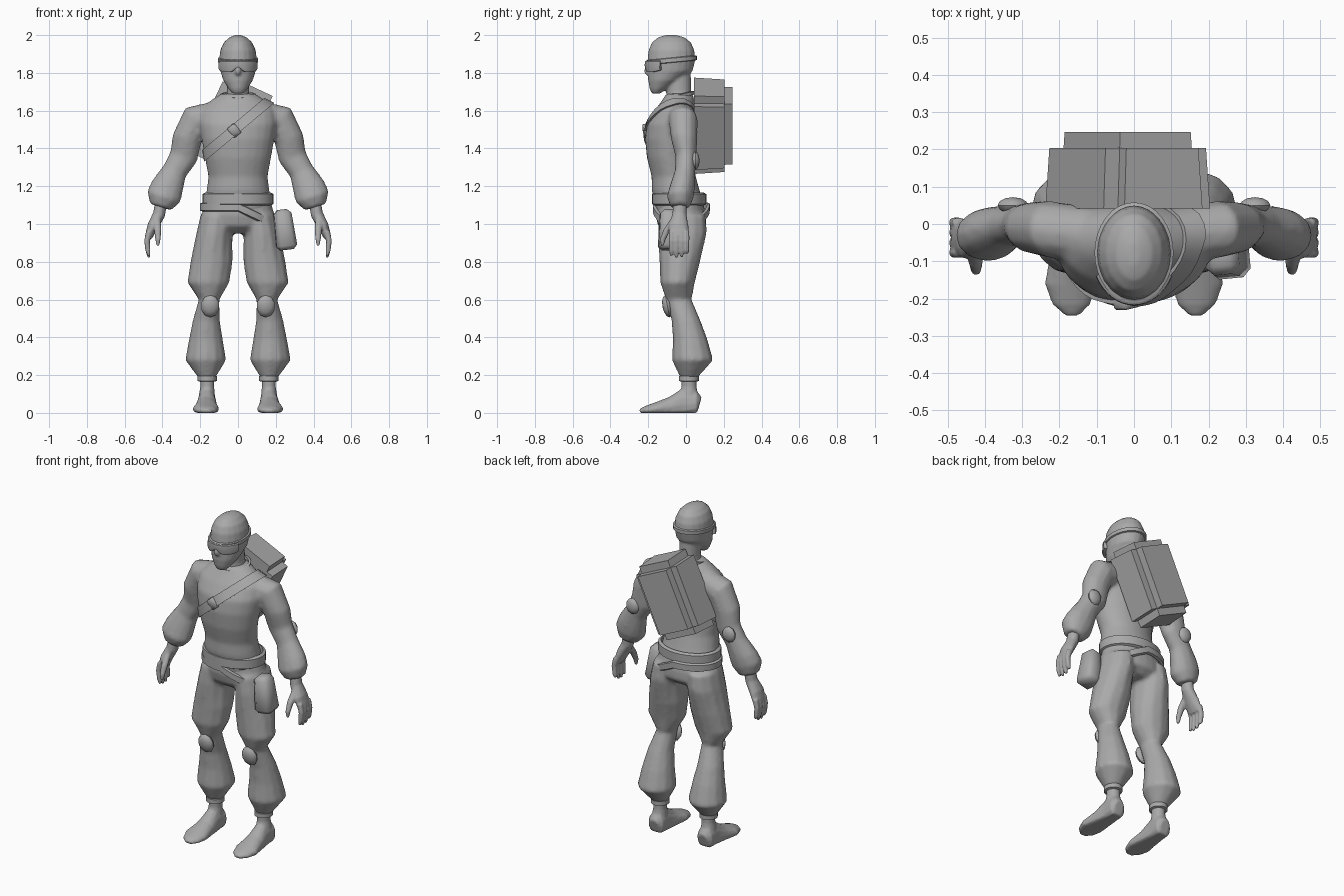
import bpy, bmesh, math
from mathutils import Vector, Matrix
from mathutils.bvhtree import BVHTree

if "Cube" in bpy.data.objects:
    bpy.data.objects.remove(bpy.data.objects["Cube"])

grey = bpy.data.materials.new("plain grey")
grey.diffuse_color = (0.4, 0.4, 0.4, 1)
grey.use_nodes = True
grey.node_tree.nodes["Principled BSDF"].inputs["Base Color"].default_value = grey.diffuse_color
X, Y, Z = Vector((1, 0, 0)), Vector((0, 1, 0)), Vector((0, 0, 1))


def finish(name, bm, angle=40):
    bmesh.ops.recalc_face_normals(bm, faces=bm.faces)
    me = bpy.data.meshes.new(name)
    bm.to_mesh(me)
    bm.free()
    me.materials.append(grey)
    ob = bpy.data.objects.new(name, me)
    bpy.context.collection.objects.link(ob)
    select(ob)
    bpy.ops.object.shade_smooth_by_angle(angle=math.radians(angle))
    return ob


def select(ob):
    bpy.ops.object.select_all(action='DESELECT')
    ob.select_set(True)
    bpy.context.view_layer.objects.active = ob


def tube(bm, rings, n=14, side=Y, flat=False, floor=None):
    """Closed loft through (x, y, z, radius along side, other radius)."""
    pts = [Vector(r[:3]) for r in rings]
    loops = []
    for i, r in enumerate(rings):
        t = Z if flat else (pts[min(i + 1, len(pts) - 1)] - pts[max(i - 1, 0)]).normalized()
        other = side.cross(t).normalized()
        loop = []
        for k in range(n):
            a = math.tau * k / n
            p = pts[i] + side * (r[3] * math.cos(a)) + other * (r[4] * math.sin(a))
            if floor is not None:
                p.z = max(p.z, floor)
            loop.append(bm.verts.new(p))
        loops.append(loop)
    for a, b in zip(loops, loops[1:]):
        for k in range(n):
            bm.faces.new((a[k], a[(k + 1) % n], b[(k + 1) % n], b[k]))
    bm.faces.new(loops[0][::-1])
    bm.faces.new(loops[-1])


def flip(rings, s):
    return [(r[0] * s, *r[1:]) for r in rings]


def fuse(ob, voxel=0.012, smooth=4):
    """Blend overlapping lofts into one smooth skin."""
    select(ob)
    m = ob.modifiers.new("blend", 'REMESH')
    m.mode, m.voxel_size, m.use_smooth_shade = 'VOXEL', voxel, True
    m2 = ob.modifiers.new("relax", 'SMOOTH')
    m2.iterations = smooth
    for name in ("blend", "relax"):
        bpy.ops.object.modifier_apply(modifier=name)
    bpy.ops.object.shade_smooth()


def band(name, loops):
    """Closed belt; each loop is a four-point cross-section."""
    bm = bmesh.new()
    vs = [[bm.verts.new(p) for p in l] for l in loops]
    for i, a in enumerate(vs):
        b = vs[(i + 1) % len(vs)]
        for k in range(4):
            bm.faces.new((a[k], a[(k + 1) % 4], b[(k + 1) % 4], b[k]))
    return finish(name, bm)


def hoop(name, cx, cy, rx, ry, z, h, th, n=36):
    """Horizontal oval belt; z is a function of (x, y)."""
    loops = []
    for i in range(n):
        c, s = math.cos(math.tau * i / n), math.sin(math.tau * i / n)
        mid = z(rx * c, ry * s)
        loops.append([(cx + (rx + o) * c, cy + (ry + o) * s, mid + d * h / 2)
                      for o, d in ((0, -1), (th, -.75), (th, .75), (0, 1))])
    return band(name, loops)


def block(name, loc, size, rot=(0, 0, 0), bevel=0.02, taper=1.0, segs=1):
    bm = bmesh.new()
    bmesh.ops.create_cube(bm, size=1)
    for v in bm.verts:
        if v.co.z > 0:
            v.co.x *= taper
            v.co.y *= taper
        v.co = v.co * Vector(size)
    bmesh.ops.bevel(bm, geom=bm.edges[:], offset=bevel, segments=segs, affect='EDGES')
    r = Matrix.Rotation(rot[1], 4, 'Y') @ Matrix.Rotation(rot[0], 4, 'X') @ Matrix.Rotation(rot[2], 4, 'Z')
    bm.transform(Matrix.Translation(loc) @ r)
    return finish(name, bm, 50)


def pad(name, loc, size, tilt=0):
    bm = bmesh.new()
    bmesh.ops.create_uvsphere(bm, u_segments=10, v_segments=6, radius=1)
    m = Matrix.Rotation(math.pi / 2, 4, 'X')
    bm.transform(Matrix.Translation(loc) @ Matrix.Rotation(tilt, 4, 'X') @ Matrix.Diagonal((*size, 1)) @ m)
    finish(name, bm)


# shirt: torso with sleeves
bm = bmesh.new()
torso = [(-.035, 1.06, .17, .125), (-.038, 1.12, .175, .13), (-.055, 1.18, .166, .127), (-.065, 1.25, .157, .117),
         (-.085, 1.35, .175, .122), (-.085, 1.45, .193, .132), (-.077, 1.53, .205, .13),
         (-.055, 1.60, .2, .112), (-.042, 1.65, .15, .088), (-.035, 1.69, .09, .07)]
tube(bm, [(0, y, z, ry, rx) for y, z, rx, ry in torso], 24, flat=True)
sleeve = [(.1, -.03, 1.585, .075, .07), (.225, -.015, 1.548, .077, .087), (.27, -.01, 1.45, .07, .08),
          (.288, 0, 1.355, .056, .076), (.335, -.005, 1.28, .055, .067), (.375, -.02, 1.195, .068, .088),
          (.393, -.03, 1.145, .072, .093), (.41, -.03, 1.09, .052, .06)]
for s in (1, -1):
    tube(bm, flip(sleeve, s), 12)
shirt = finish("shirt", bm)
fuse(shirt)

# trousers
bm = bmesh.new()
hips = [(-.035, 1.13, .172, .12), (-.028, 1.05, .192, .135), (-.02, .99, .195, .128), (-.02, .95, .14, .08)]
tube(bm, [(0, y, z, ry, rx) for y, z, rx, ry in hips], 24, flat=True)
leg = [(.11, -.02, 1.05, .125, .088), (.125, -.02, .95, .13, .096), (.14, -.033, .80, .108, .112),
       (.157, -.045, .69, .092, .112), (.153, -.038, .60, .068, .055), (.168, 0, .49, .077, .072),
       (.17, .022, .39, .092, .09), (.171, .035, .28, .11, .109), (.165, .015, .185, .045, .045)]
for s in (1, -1):
    tube(bm, flip(leg, s), 12, flat=True)
fuse(finish("trousers", bm), smooth=3)

# hands, feet, ankle rings, pads
palm = [(.405, -.03, 1.13, .035, .032), (.418, -.035, 1.05, .038, .033), (.45, -.04, .99, .053, .03),
        (.474, -.035, .93, .054, .02)]
thumb = [(.43, -.06, 1.03, .02, .02), (.425, -.1, .97, .02, .02), (.424, -.122, .92, .016, .015), (.424, -.126, .885, .008, .008)]
foot = [(.165, .072, .045, .03, .04), (.165, .055, .05, .05, .07), (.165, -.01, .045, .05, .085),
        (.167, -.08, .03, .058, .056), (.17, -.16, .02, .07, .036), (.168, -.215, .012, .052, .024), (.166, -.245, .008, .02, .012)]
ankle = [(.163, .015, .21, .04, .04), (.163, .016, .14, .04, .037), (.165, .015, .08, .052, .045), (.165, .01, .05, .04, .04)]
for s, tag in ((1, "left"), (-1, "right")):
    bm = bmesh.new()
    tube(bm, flip(palm, s), 12)
    tube(bm, flip(thumb, s), 8)
    for i in range(4):
        y, drop = -.077 + i * .027, (.01, 0, .003, .02)[i]
        tube(bm, flip([(.47, y, .96, .014, .018), (.482, y, .91, .0145, .016),
                       (.477, y, .86, .0135, .014), (.471, y, .822 + drop, .008, .008)], s), 8)
    fuse(finish(tag + "_hand", bm), 0.006, 2)
    bm = bmesh.new()
    tube(bm, flip(foot, s), 14, side=X, floor=0)
    tube(bm, flip(ankle, s), 14, flat=True)
    fuse(finish(tag + "_foot", bm), 0.007, 3)
    hoop(tag + "_ankle_ring", .163 * s, .015, .038, .04, lambda x, y: .182, .034, .013, 16)
    pad(tag + "_knee_pad", (.147 * s, -.098, .565), (.05, .027, .06), .2)
    pad(tag + "_elbow_pad", (.325 * s, .05, 1.335), (.043, .022, .048))

# head and neck
bm = bmesh.new()
skull = [(-.16, 1.69, .028, .02), (-.145, 1.715, .05, .047), (-.115, 1.76, .078, .085), (-.083, 1.81, .094, .118),
         (-.077, 1.87, .1, .127), (-.077, 1.92, .094, .121), (-.077, 1.96, .076, .104), (-.078, 1.987, .048, .072), (-.08, 2.0, .015, .03)]
tube(bm, [(0, y, z, ry, rx) for y, z, rx, ry in skull], 20, flat=True)
tube(bm, [(0, -.03, 1.64, .075, .075), (0, -.038, 1.70, .066, .058), (0, -.045, 1.83, .07, .058)], 16)
tube(bm, [(0, -.2, 1.845, .012, .011), (0, -.208, 1.81, .016, .016), (0, -.205, 1.79, .01, .011)], 8, flat=True)
head = finish("head", bm)
fuse(head, 0.008, 2)
hoop("collar", 0, -.036, .082, .07, lambda x, y: 1.677 + .25 * y, .022, .014, 28)
hoop("headband", 0, -.077, .096, .125, lambda x, y: 1.867 + .1 * y, .028, .01, 32)

# goggles: curved shield with a notch for the nose
bm = bmesh.new()
rows = []
for i in range(17):
    a = math.radians(-90 + (i - 8) * 8)
    low = 1.803 + .028 * math.exp(-((i - 8) / 1.6) ** 2) + .012 * (abs(i - 8) / 8) ** 4
    c, s = math.cos(a), math.sin(a)
    rows.append([bm.verts.new(((.095 + o) * c, -.077 + (.122 + o) * s, z))
                 for o, z in ((0, low), (.016, low), (.02, low + .01), (.018, 1.86), (.0, 1.872))])
for a, b in zip(rows, rows[1:]):
    for k in range(5):
        bm.faces.new((a[k], a[(k + 1) % 5], b[(k + 1) % 5], b[k]))
bm.faces.new(rows[0])
bm.faces.new(rows[-1][::-1])
finish("goggles", bm)

# shoulder strap hugging the shirt
tree = BVHTree.FromObject(shirt, bpy.context.evaluated_depsgraph_get())
centre = Vector((0, -.04, 1.515))
along, across = Vector((.34, 0, .285)).normalized(), Vector((-.285, 0, .34)).normalized()
loops = []
for i in range(40):
    a = math.tau * i / 40
    d = along * math.cos(a) + Y * math.sin(a)
    edge = []
    for s in (-.027, .027):
        o = centre + across * s
        hit = tree.ray_cast(o, d)[0] or o + d * .15
        edge.append((hit - d * .01, hit + d * .011))
    loops.append([edge[0][0], edge[0][1], edge[1][1], edge[1][0]])
band("chest_strap", loops)
spot = tree.ray_cast(Vector((-.02, -1, 1.495)), Y)[0]
block("strap_buckle", spot, (.05, .034, .062), (.15, -math.atan2(.285, .34), 0), .006)

# waist belt, slung hip belt and pouch
hoop("waist_belt", 0, -.036, .172, .128, lambda x, y: 1.132, .07, .016)
hoop("hip_belt", 0, -.025, .188, .137, lambda x, y: 1.09 - .5 * max(x, 0), .048, .014)
block("hip_pouch", (.245, -.085, .97), (.112, .125, .215), (.0, -.12, .1), .022, .8)

# tilted backpack
bm = bmesh.new()
bmesh.ops.create_cube(bm, size=1)
for v in bm.verts:
    v.co = v.co * Vector((.315, .205, .455))
    if v.co.y > 0:
        v.co.x *= .93
        v.co.z *= .96
outer = [e for e in bm.edges if max(v.co.y for v in e.verts) > 0]
bmesh.ops.bevel(bm, geom=outer, offset=.042, segments=2, affect='EDGES')
bm.transform(Matrix.Translation((-.017, .144, 1.52)) @ Matrix.Rotation(math.radians(25), 4, 'Y'))
finish("backpack", bm, 35)
